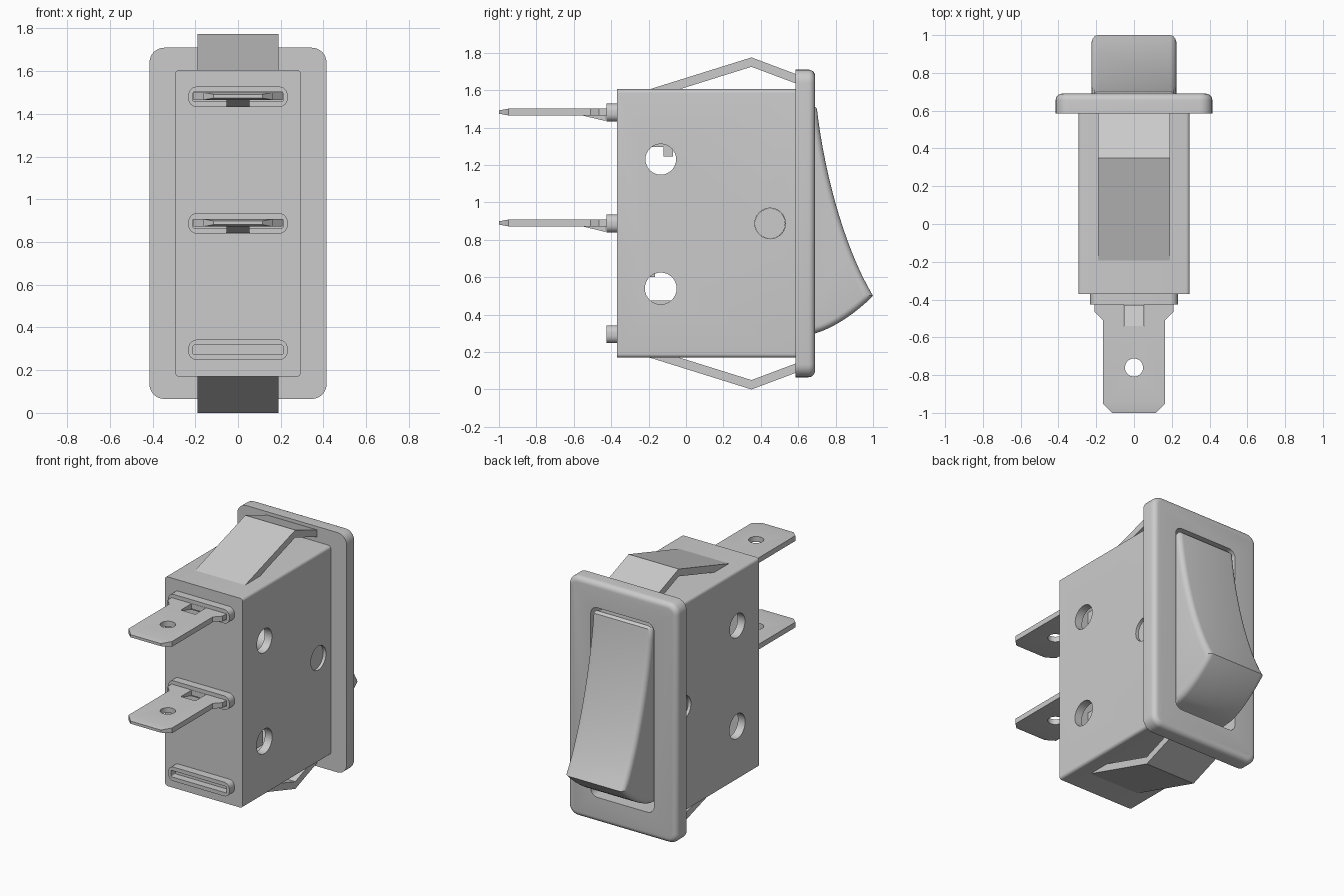
import bpy, bmesh
from math import cos, sin, pi, radians
from mathutils import Vector
from mathutils.geometry import interpolate_bezier

if "Cube" in bpy.data.objects:
    bpy.data.objects.remove(bpy.data.objects["Cube"])

MID = 0.8875  # height of the horizontal symmetry plane

grey = bpy.data.materials.new("plain_grey")
grey.use_nodes = True
grey.diffuse_color = (0.6, 0.6, 0.6, 1)
grey.node_tree.nodes["Principled BSDF"].inputs["Base Color"].default_value = (0.6, 0.6, 0.6, 1)


def rounded(cx, cy, hw, hh, r, n=6):
    """Rounded rectangle outline from centre and half sizes."""
    pts = []
    for k, (sx, sy) in enumerate([(1, 1), (-1, 1), (-1, -1), (1, -1)]):
        for i in range(n + 1):
            a = (k + i / n) * pi / 2
            pts.append((cx + sx * (hw - r) + r * cos(a), cy + sy * (hh - r) + r * sin(a)))
    return pts


def circle(cx, cy, r, n=32):
    return [(cx + r * cos(2 * pi * i / n), cy + r * sin(2 * pi * i / n)) for i in range(n)]


def rect(x0, x1, y0, y1):
    return [(x0, y0), (x1, y0), (x1, y1), (x0, y1)]


def prism(name, pts, axis, lo, hi, round_ends=(), radius=0.03, tip=None):
    """Extrude a 2D outline along an axis, optionally rounding end rims."""
    place = {"x": lambda p, d: (d, p[0], p[1]),
             "y": lambda p, d: (p[0], d, p[1]),
             "z": lambda p, d: (p[0], p[1], d)}[axis]
    bm = bmesh.new()
    a = [bm.verts.new(place(p, lo)) for p in pts]
    b = [bm.verts.new(place(p, hi)) for p in pts]
    bm.faces.new(a)
    bm.faces.new(b)
    for i in range(len(pts)):
        j = (i + 1) % len(pts)
        bm.faces.new((a[i], a[j], b[j], b[i]))
    bmesh.ops.recalc_face_normals(bm, faces=bm.faces)
    k = "xyz".index(axis)
    rim = [e for e in bm.edges for d in round_ends
           if all(abs(v.co[k] - d) < 1e-5 for v in e.verts)]
    if rim:
        bmesh.ops.bevel(bm, geom=rim, offset=radius, segments=5, profile=0.5, affect="EDGES")
    if tip:  # thin the blade beyond the tip line
        bmesh.ops.bisect_plane(bm, geom=bm.verts[:] + bm.edges[:] + bm.faces[:],
                               plane_co=(0, tip, 0), plane_no=(0, 1, 0))
        for v in bm.verts:
            if v.co.y < tip - 0.01:
                v.co.z = (v.co.z + (lo + hi) / 2) / 2
    mesh = bpy.data.meshes.new(name)
    bm.to_mesh(mesh)
    bm.free()
    mesh.materials.append(grey)
    obj = bpy.data.objects.new(name, mesh)
    bpy.context.collection.objects.link(obj)
    return obj


def cut(obj, *args):
    """Subtract a prism from an object and discard the cutter."""
    cutter = prism("cutter", *args)
    mod = obj.modifiers.new("cut", "BOOLEAN")
    mod.operation, mod.solver, mod.object = "DIFFERENCE", "EXACT", cutter
    bpy.context.view_layer.objects.active = obj
    bpy.ops.object.modifier_apply(modifier=mod.name)
    bpy.data.objects.remove(cutter)


parts = []

# Hollow housing with side holes
body = prism("housing", rounded(0, MID, 0.295, 0.7175, 0.02), "y", -0.37, 0.6)
cut(body, rounded(0, MID, 0.24, 0.65, 0.03), "y", -0.3, 0.7)
for y, z, r in [(-0.135, 1.23, 0.082), (-0.135, 0.54, 0.085), (0.45, MID, 0.082)]:
    cut(body, circle(y, z, r), "x", -0.5, 0.5)
parts.append(body)

# Front bezel frame
bezel = prism("bezel", rounded(0, MID, 0.415, 0.8225, 0.07), "y", 0.585, 0.69, (0.69,), 0.035)
cut(bezel, rounded(0, MID, 0.24, 0.65, 0.05), "y", 0.5, 0.8)
parts.append(bezel)

# Rocker with concave face and curled lower lip
face = interpolate_bezier(*[Vector((y, z, 0)) for y, z in
                            [(0.70, 1.5), (0.74, 1.15), (0.85, 0.75), (1.0, 0.5)]], 16)
lip = interpolate_bezier(*[Vector((y, z, 0)) for y, z in
                           [(1.0, 0.5), (0.92, 0.42), (0.8, 0.33), (0.69, 0.3)]], 9)
outline = [(0.5, 1.47), (0.685, 1.515)] + [(p.x, p.y) for p in face + lip[1:]] + [(0.5, 0.28)]
parts.append(prism("rocker", outline, "x", -0.225, 0.225, (-0.225, 0.225), 0.035))
parts.append(prism("pivot_pin", circle(0.45, MID, 0.081), "x", -0.275, 0.275))

# Snap clips above and below
clip = [(-0.21, 1.6), (0.35, 1.775), (0.59, 1.685), (0.59, 1.635), (0.35, 1.725), (-0.05, 1.6)]
parts.append(prism("top_clip", clip, "x", -0.19, 0.19))
parts.append(prism("bottom_clip", [(y, 2 * MID - z) for y, z in clip], "x", -0.19, 0.19))

# Slotted collars on the rear wall
for name, z in [("top", 1.48), ("middle", 0.887), ("bottom", 0.295)]:
    collar = prism(name + "_collar", rounded(0, z, 0.232, 0.048, 0.04), "y", -0.425, -0.36)
    cut(collar, rounded(0, z, 0.21, 0.022, 0.005), "y", -0.5, -0.375)
    parts.append(collar)

# Spade terminals with a bent locking tab
half = [(0.115, -1.0), (0.165, -0.95), (0.165, -0.51), (0.208, -0.465), (0.208, -0.37)]
spade = half + [(-x, y) for x, y in reversed(half)]
for name, z in [("top", 1.483), ("middle", 0.89)]:
    blade = prism(name + "_terminal", spade, "z", z - 0.018, z + 0.018, (), 0, -0.95)
    cut(blade, circle(0, -0.76, 0.048), "z", z - 0.1, z + 0.1)
    cut(blade, rect(-0.055, 0.055, -0.54, -0.425), "z", z - 0.1, z + 0.1)
    parts.append(blade)
    tab = [(-0.56, z - 0.017), (-0.54, z + 0.012), (-0.43, z - 0.018), (-0.43, z - 0.048)]
    parts.append(prism(name + "_tab", tab, "x", -0.053, 0.053))

# Internal contacts glimpsed through the side holes
for name, y0, y1, z0, z1 in [("upper_contact", -0.31, 0.1, 1.295, 1.4),
                             ("upper_button", -0.12, -0.07, 1.245, 1.3),
                             ("lower_contact", -0.31, 0.1, 0.38, 0.475),
                             ("middle_contact", -0.31, -0.165, 0.6, 0.68)]:
    parts.append(prism(name, rect(y0, y1, z0, z1), "x", -0.12, 0.12))

# Smooth shading that keeps hard edges
bpy.ops.object.select_all(action="DESELECT")
for obj in parts:
    obj.select_set(True)
bpy.context.view_layer.objects.active = parts[0]
bpy.ops.object.shade_smooth_by_angle(angle=radians(30))
